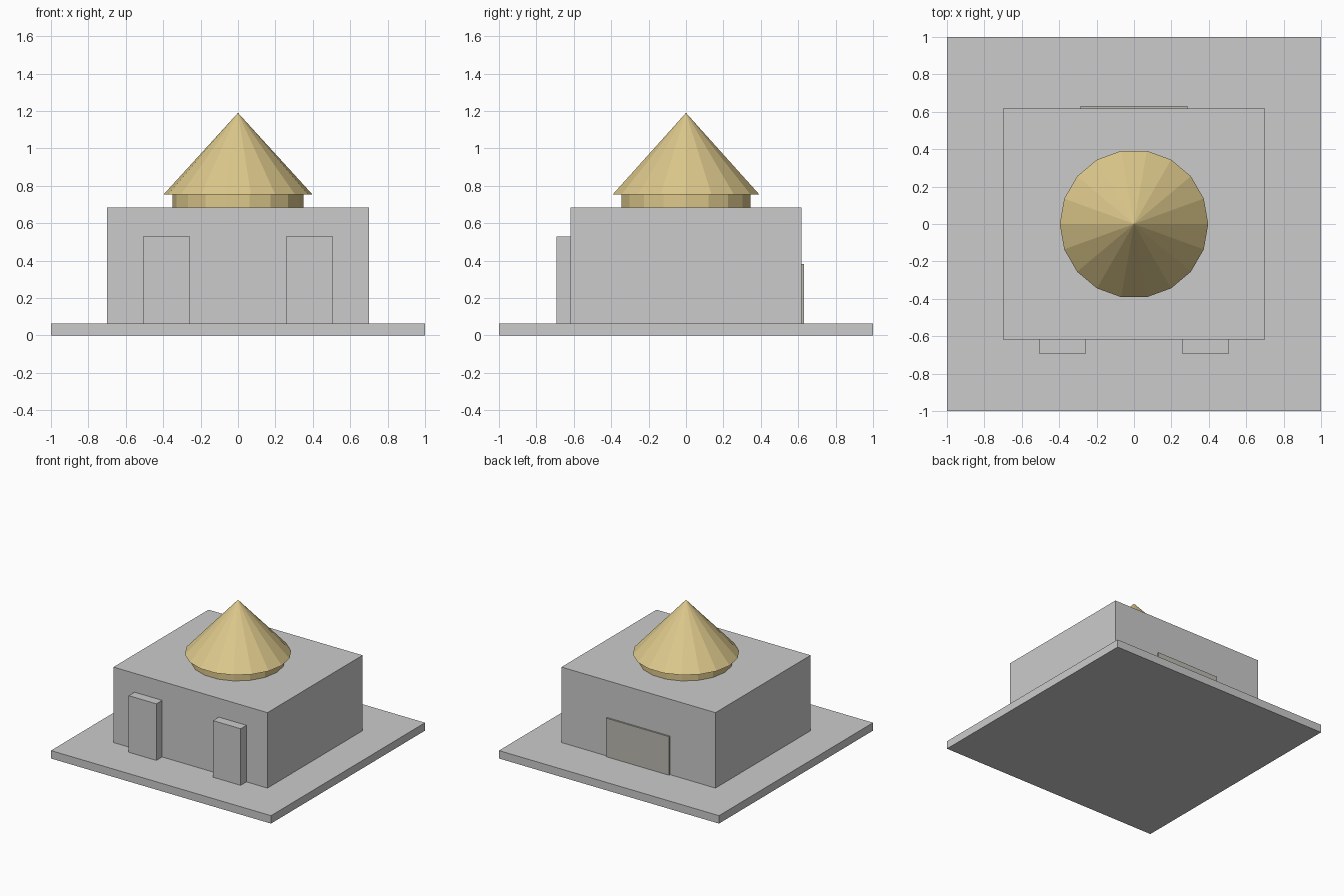
import bpy

if "Cube" in bpy.data.objects:
    bpy.data.objects.remove(bpy.data.objects["Cube"])


def material(name, rgb):
    m = bpy.data.materials.new(name)
    m.diffuse_color = (*rgb, 1)
    m.use_nodes = True
    m.node_tree.nodes["Principled BSDF"].inputs["Base Color"].default_value = m.diffuse_color
    return m


def box(name, lo, hi, mat=None):
    centre = [(a + b) / 2 for a, b in zip(lo, hi)]
    bpy.ops.mesh.primitive_cube_add(size=1, location=centre)
    ob = bpy.context.object
    ob.name = name
    ob.scale = [b - a for a, b in zip(lo, hi)]
    bpy.ops.object.transform_apply(location=False, rotation=False, scale=True)
    if mat:
        ob.data.materials.append(mat)
    return ob


def ring(name, r1, r2, z0, z1, mat):
    # 18-sided flat-faced round part with a vertex on the x axis
    bpy.ops.mesh.primitive_cone_add(vertices=18, radius1=r1, radius2=r2,
                                    depth=z1 - z0, location=(0, 0, (z0 + z1) / 2),
                                    rotation=(0, 0, 1.5707963))
    ob = bpy.context.object
    ob.name = name
    ob.data.materials.append(mat)
    return ob


gold = material("sand_yellow", (0.72, 0.58, 0.26))
pale = material("pale_stone", (0.50, 0.49, 0.44))

BASE, TOP, WALL_Y = 0.065, 0.685, 0.617

# Ground slab and main block
box("base_slab", (-1, -1, 0), (1, 1, BASE))
box("main_block", (-0.70, -WALL_Y, BASE), (0.70, WALL_Y, TOP))

# Two front pillars
for side, name in ((-1, "left_pillar"), (1, "right_pillar")):
    x = side * 0.383
    box(name, (x - 0.126, -0.692, BASE), (x + 0.126, -WALL_Y, 0.53))

# Thin panel on the back wall
box("back_panel", (-0.287, WALL_Y, BASE), (0.287, 0.63, 0.382), pale)

# Round drum and conical roof
ring("roof_drum", 0.35, 0.35, TOP, 0.755, gold)
ring("cone_roof", 0.397, 0, 0.755, 1.19, gold)
